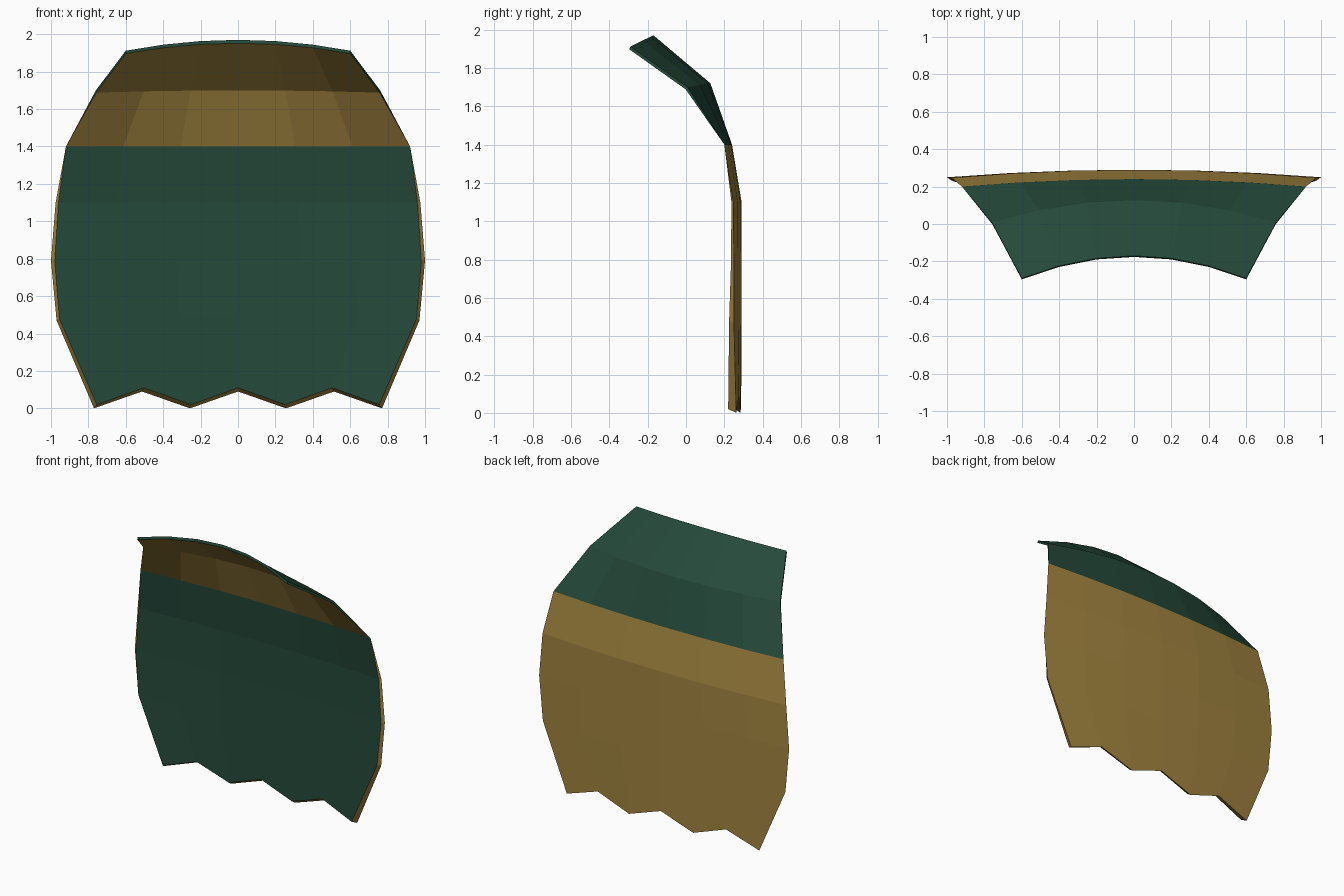
import bpy
import bmesh

cube = bpy.data.objects.get("Cube")
if cube:
    bpy.data.objects.remove(cube, do_unlink=True)


def material(name, color):
    mat = bpy.data.materials.new(name)
    mat.use_nodes = True
    mat.diffuse_color = color
    mat.node_tree.nodes["Principled BSDF"].inputs["Base Color"].default_value = color
    return mat


gold = material("old gold", (0.36, 0.23, 0.05, 1))
green = material("dark green", (0.018, 0.066, 0.042, 1))
COLUMNS = [i / 3 for i in range(-3, 4)]


def add_sheet(bm, rows, scallop):
    """Grid of curved rows: half width, centre z, edge z, centre y, edge y."""
    grid = []
    for r, (width, zc, ze, yc, ye) in enumerate(rows):
        line = []
        for i, u in enumerate(COLUMNS):
            z = zc + (ze - zc) * u * u
            if scallop and r == 0 and i % 2:
                z += 0.09
            line.append(bm.verts.new((width * u, yc + (ye - yc) * u * u, z)))
        grid.append(line)
    for low, high in zip(grid, grid[1:]):
        for i in range(len(COLUMNS) - 1):
            bm.faces.new((low[i], low[i + 1], high[i + 1], high[i]))
    return grid


def panel(name, outer, inner, outer_mat, inner_mat, free_row, scallop=False):
    """Thin cloth panel: two coloured sheets joined by a rim, pinched at the fold."""
    bm = bmesh.new()
    back = add_sheet(bm, outer, scallop)
    count = len(bm.faces)
    front = add_sheet(bm, inner, scallop)
    for face in list(bm.faces)[count:]:
        face.material_index = 1

    # rim along the free edge and both sides
    def loop(grid):
        path = [row[0] for row in grid] + grid[free_row][1:-1] + [row[-1] for row in grid[::-1]]
        if free_row == 0:
            path = [row[0] for row in grid[::-1]] + grid[0][1:-1] + [row[-1] for row in grid]
        return path

    a, b = loop(back), loop(front)
    for i in range(len(a) - 1):
        bm.faces.new((a[i], a[i + 1], b[i + 1], b[i]))
    bmesh.ops.remove_doubles(bm, verts=bm.verts[:], dist=0.0005)
    bmesh.ops.recalc_face_normals(bm, faces=bm.faces[:])

    mesh = bpy.data.meshes.new(name)
    bm.to_mesh(mesh)
    bm.free()
    mesh.materials.append(outer_mat)
    mesh.materials.append(inner_mat)
    obj = bpy.data.objects.new(name, mesh)
    bpy.context.collection.objects.link(obj)
    return obj


fold = (0.92, 1.4, 1.4, 0.24, 0.2)

# hanging panel with scalloped hem
panel(
    "hanging_panel",
    [(0.77, 0, 0, 0.288, 0.262), (0.97, 0.47, 0.47, 0.29, 0.25),
     (1.0, 0.79, 0.79, 0.29, 0.25), (0.975, 1.1, 1.1, 0.29, 0.247), fold],
    [(0.755, 0.02, 0.02, 0.26, 0.22), (0.955, 0.48, 0.48, 0.265, 0.225),
     (0.98, 0.79, 0.79, 0.27, 0.235), (0.96, 1.1, 1.1, 0.27, 0.237), fold],
    gold, green, 0, scallop=True)

# upper flap leaning forward
panel(
    "upper_flap",
    [fold, (0.76, 1.72, 1.7, 0.127, 0.008), (0.6, 1.97, 1.912, -0.17, -0.29)],
    [fold, (0.757, 1.7, 1.688, 0.115, -0.002), (0.6, 1.952, 1.897, -0.176, -0.296)],
    green, gold, -1)
